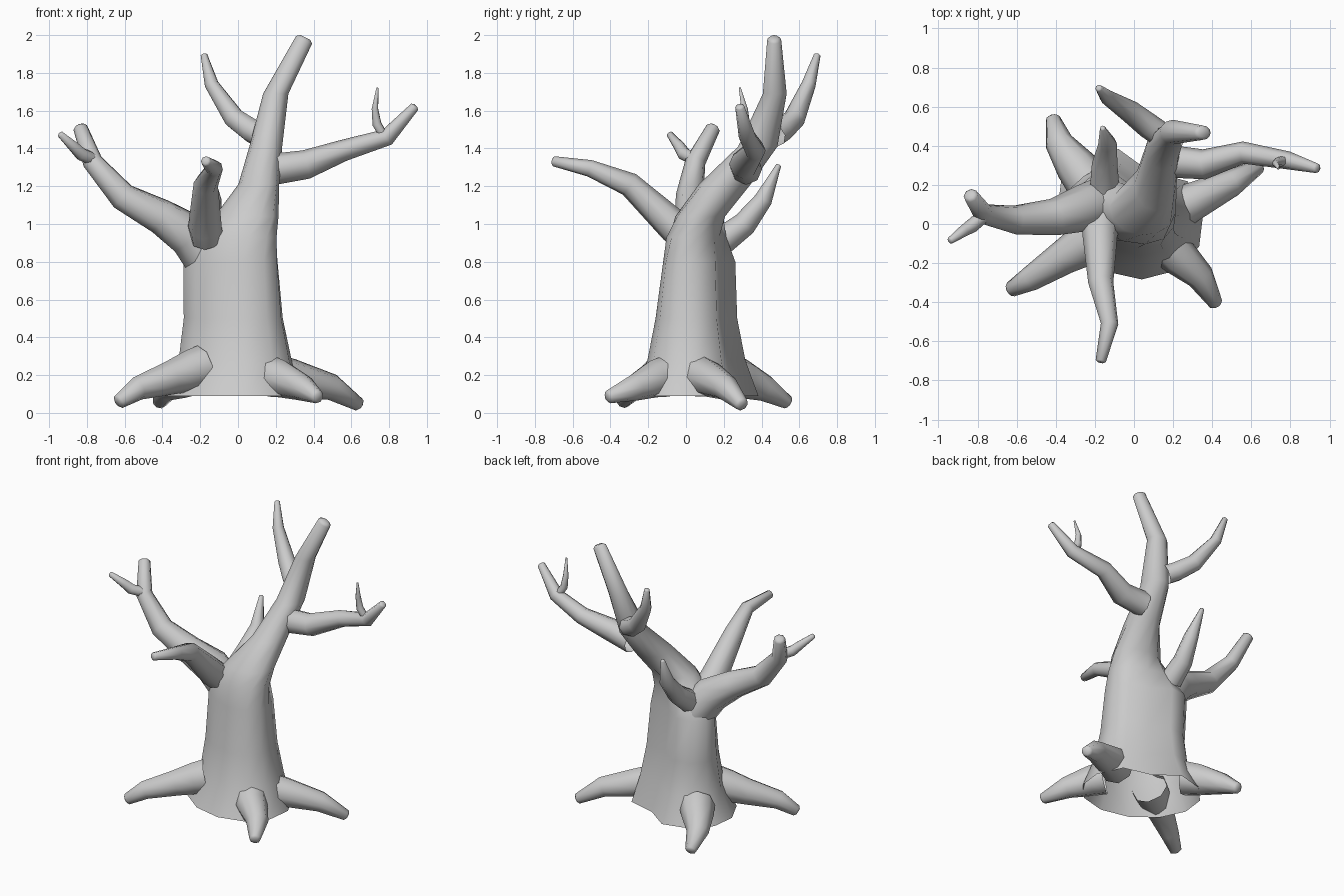
import bpy, bmesh, math
from mathutils import Vector, Matrix

if "Cube" in bpy.data.objects:
    bpy.data.objects.remove(bpy.data.objects["Cube"])


def loft(name, rings):
    """Skin a list of rings (equal point counts), open at the start, rounded at the tip."""
    mid = sum(rings[-1], Vector()) / len(rings[-1])
    prev = sum(rings[-2], Vector()) / len(rings[-2])
    r = (rings[-1][0] - mid).length
    push = (mid - prev).normalized() * r * .3
    rings = rings + [[mid + (p - mid) * .6 + push for p in rings[-1]]]
    bm = bmesh.new()
    loops = [[bm.verts.new(p) for p in ring] for ring in rings]
    n = len(loops[0])
    for a, b in zip(loops, loops[1:]):
        for i in range(n):
            j = (i + 1) % n
            bm.faces.new((a[i], a[j], b[j], b[i]))
    bm.faces.new(loops[-1])
    mesh = bpy.data.meshes.new(name)
    bm.to_mesh(mesh)
    bm.free()
    obj = bpy.data.objects.new(name, mesh)
    bpy.context.collection.objects.link(obj)
    bpy.ops.object.select_all(action='DESELECT')
    obj.select_set(True)
    bpy.context.view_layer.objects.active = obj
    bpy.ops.object.shade_smooth_by_angle(angle=math.radians(80))
    return obj


def limb(name, path, sides=8):
    """Tapered tube through (x, y, z, radius) points."""
    pts = [Vector(p[:3]) for p in path]
    tangents = []
    for i in range(len(pts)):
        if i == 0:
            t = pts[1] - pts[0]
        elif i == len(pts) - 1:
            t = pts[-1] - pts[-2]
        else:
            t = (pts[i + 1] - pts[i]).normalized() + (pts[i] - pts[i - 1]).normalized()
        tangents.append(t.normalized())
    q = tangents[0].to_track_quat('Z', 'Y')
    rings = []
    for i, p in enumerate(pts):
        if i:
            q = tangents[i - 1].rotation_difference(tangents[i]) @ q
        r = path[i][3]
        rings.append([p + q @ Vector((r * math.cos(k * math.tau / sides),
                                      r * math.sin(k * math.tau / sides), 0))
                      for k in range(sides)])
    return loft(name, rings)


# Trunk: x, y, z, half-length, half-width, rotation in degrees, back bulge, back hollow
sections = [
    (-.02, .05, .09, .39, .32, -25, 1.0, .75),
    (-.015, .055, .28, .315, .245, -25, 1.05, .72),
    (-.025, .055, .50, .28, .20, -25, 1.1, .70),
    (-.04, .07, .80, .272, .170, -25, 1.12, .70),
    (-.01, .055, .93, .225, .150, -18, 1.05, .85),
    (.045, .075, 1.04, .170, .132, -5, 1, 1),
    (.11, .205, 1.21, .108, .137, 0, 1, 1),
    (.147, .38, 1.41, .087, .104, 0, 1, 1),
    (.20, .47, 1.69, .067, .063, 0, 1, 1),
    (.350, .467, 1.975, .042, .037, 0, 1, 1),
]
trunk_rings = []
for x, y, z, a, b, deg, bulge, hollow in sections:
    rot = Matrix.Rotation(math.radians(deg), 3, 'Z')
    ring = []
    for k in range(12):
        t = k * math.tau / 12
        f = {2: bulge, 3: hollow}.get(k, 1)
        ring.append(Vector((x, y, z)) + rot @ Vector((a * f * math.cos(t), b * f * math.sin(t), 0)))
    if z > 1.9:  # slanted tip
        for p in ring:
            p.z -= (p.x - x) * .5
    trunk_rings.append(ring)
loft("trunk", trunk_rings)

# Branches and twigs
limb("left_branch", [(-.175, .11, .83, .125), (-.26, .08, .945, .12),
                     (-.41, .035, 1.04, .095),
                     (-.61, .02, 1.145, .075), (-.77, .05, 1.33, .054), (-.835, .145, 1.51, .038)])
limb("left_twig", [(-.76, .05, 1.34, .035), (-.83, -.01, 1.37, .036),
                   (-.87, -.035, 1.41, .03), (-.94, -.085, 1.475, .018)])
limb("front_branch", [(-.165, .0, .93, .09), (-.175, -.06, .985, .09), (-.17, -.30, 1.21, .065),
                      (-.125, -.51, 1.295, .045), (-.17, -.70, 1.332, .027)])
limb("back_branch", [(-.15, .19, .91, .075), (-.15, .31, 1.0, .065),
                     (-.135, .41, 1.13, .048), (-.16, .49, 1.31, .014)])
limb("right_branch", [(.19, .32, 1.29, .083), (.36, .305, 1.315, .077), (.56, .365, 1.39, .057),
                      (.79, .325, 1.46, .046), (.935, .285, 1.62, .025)])
limb("right_twig", [(.77, .325, 1.47, .024), (.735, .315, 1.53, .025),
                    (.725, .31, 1.61, .018), (.738, .285, 1.72, .006)])
limb("upper_branch", [(.12, .47, 1.47, .065), (.07, .505, 1.495, .065), (-.02, .575, 1.56, .058),
                      (-.14, .65, 1.74, .038), (-.18, .695, 1.895, .018)])

# Roots
limb("front_left_root", [(-.19, -.07, .24, .12), (-.26, -.11, .22, .11), (-.36, -.17, .185, .09),
                         (-.53, -.28, .13, .064), (-.63, -.335, .06, .04)])
limb("front_right_root", [(.17, -.10, .195, .11), (.23, -.17, .18, .1),
                          (.34, -.27, .135, .072), (.42, -.41, .085, .036)])
limb("right_root", [(.19, .06, .20, .115), (.29, .11, .185, .1),
                    (.50, .21, .135, .07), (.64, .295, .045, .037)])
limb("back_left_root", [(-.24, .22, .205, .115), (-.30, .30, .18, .105),
                        (-.385, .42, .13, .072), (-.415, .54, .055, .037)])
